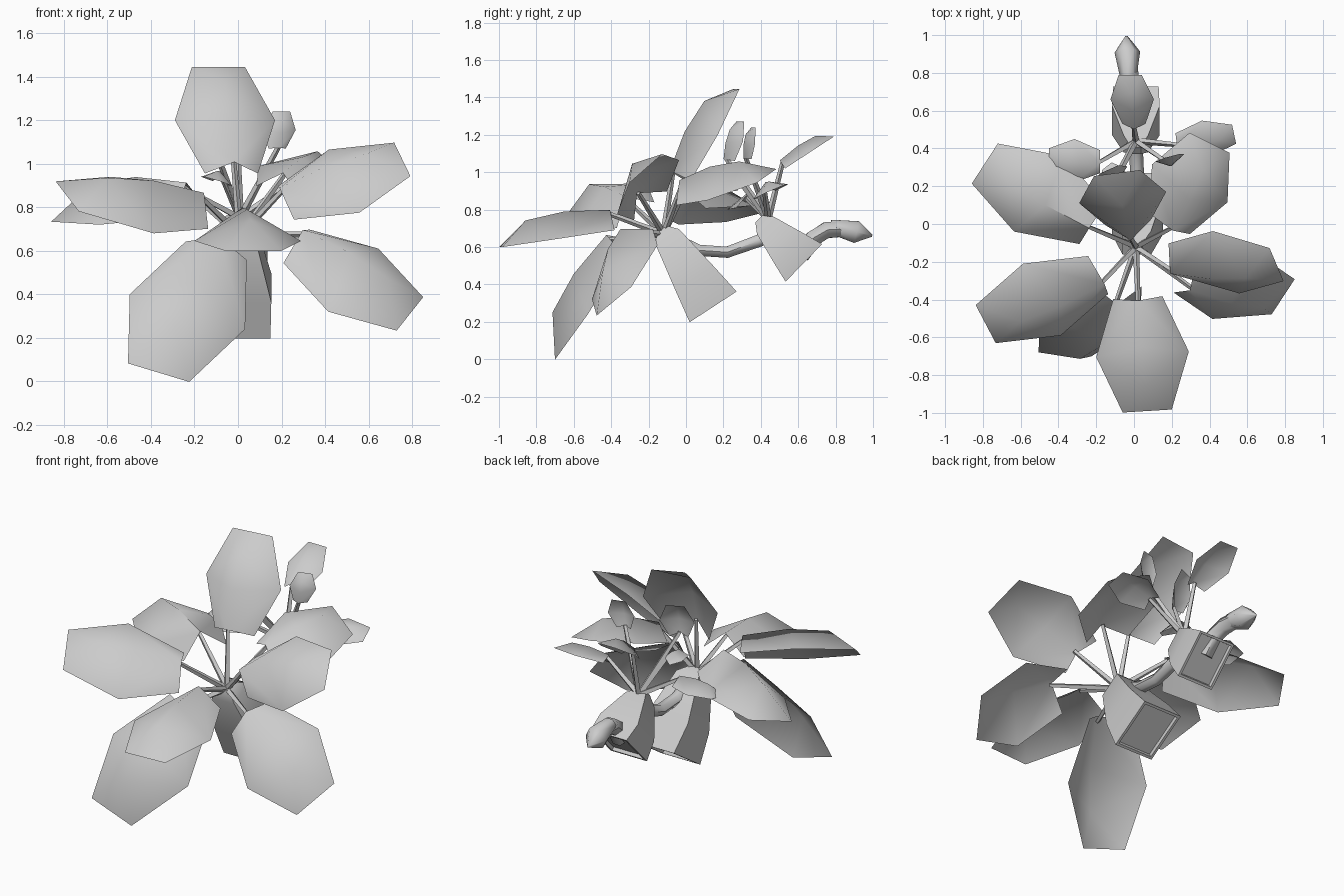
import bpy, math
from mathutils import Vector as V

if "Cube" in bpy.data.objects:
    bpy.data.objects.remove(bpy.data.objects["Cube"])

grey = bpy.data.materials.new("pale_grey")
grey.diffuse_color = (0.6, 0.6, 0.6, 1)
grey.use_nodes = True
grey.node_tree.nodes["Principled BSDF"].inputs["Base Color"].default_value = grey.diffuse_color


def make(name, verts, faces, angle):
    me = bpy.data.meshes.new(name)
    me.from_pydata([tuple(v) for v in verts], [], faces)
    me.materials.append(grey)
    ob = bpy.data.objects.new(name, me)
    bpy.context.collection.objects.link(ob)
    bpy.ops.object.select_all(action='DESELECT')
    ob.select_set(True)
    bpy.context.view_layer.objects.active = ob
    bpy.ops.object.shade_smooth_by_angle(angle=math.radians(angle))
    return ob


def loft(name, rings, angle):
    """Join rings of equal point count and cap both ends."""
    n = len(rings[0])
    verts = [p for r in rings for p in r]
    faces = [list(range(n))[::-1]]
    for k in range(len(rings) - 1):
        for i in range(n):
            j = (i + 1) % n
            faces.append([k * n + i, k * n + j, (k + 1) * n + j, (k + 1) * n + i])
    faces.append([(len(rings) - 1) * n + i for i in range(n)])
    return make(name, verts, faces, angle)


def tube(name, path, radii, sides=6):
    path = [V(p) for p in path]
    rings = []
    for i, p in enumerate(path):
        d = (path[min(i + 1, len(path) - 1)] - path[max(i - 1, 0)]).normalized()
        a = d.orthogonal() if abs(d.x) > 0.9 else V((1, 0, 0)) - d * d.x
        a.normalize()
        b = d.cross(a)
        rings.append([p + radii[i] * (a * math.cos(t) + b * math.sin(t))
                      for t in (math.tau * k / sides for k in range(sides))])
    return loft(name, rings, 60)


def leaf(name, hub, base, tip, side, arch=.56):
    """Six-cornered blade, arched along its middle, on a thin stalk."""
    base, tip, side = V(base), V(tip), V(side)
    d = tip - base
    n = side.cross(d).normalized()
    if n.z < 0:
        side, n = -side, -n
    hw = side.length
    mid = base + d * 0.5
    verts = [base - side * .53, base + side * .53, mid + side, tip + side * .53,
             tip - side * .53, mid - side,
             base + n * hw * arch * .8, base + d * .4 + n * hw * arch,
             base + d * .75 + n * hw * arch * .88]
    faces = [(6, 1, 2, 7), (7, 2, 8), (8, 2, 3), (8, 3, 4), (8, 4, 5),
             (7, 8, 5), (6, 7, 5, 0)]
    make(name, verts, faces, 80)
    tube(name + "_stalk", [hub, verts[6] + d * .04 - n * .012], [.018, .012], 4)


def pod(name, bottom, top, half_bottom, half_top):
    """Square tapered body with rounded shoulder and recessed open end."""
    bottom, top = V(bottom), V(top)
    d = bottom - top
    ln = d.length
    d.normalize()
    x = V((1, 0, 0))
    y = d.cross(x)
    b, t = half_bottom, half_top
    # distance along the axis, half width across, half depth
    steps = [(-.05, t * .4, t * .4), (0, t, t), (ln * .6, b * .9, t + (b - t) * .62),
             (ln, b * .86, b), (ln, b * .76, b * .9), (ln - .02, b * .74, b * .88)]
    rings = [[top + d * s + x * hx * sx + y * hy * sy
              for sx, sy in ((-1, -1), (1, -1), (1, 1), (-1, 1))] for s, hx, hy in steps]
    loft(name, rings, 40)


# bodies
pod("large_pod", (.02, .145, .28), (.015, -.1, .655), .15, .075)
pod("small_pod", (.01, .63, .515), (.01, .425, .715), .14, .065)

# runners and bud
tube("runner", [(.01, -.06, .64), (.02, .07, .582), (.02, .22, .572), (.01, .38, .63), (.01, .46, .66)],
     [.038, .035, .035, .038, .04])
tube("outer_runner", [(.01, .62, .55), (0, .68, .645), (-.02, .75, .69), (-.03, .86, .695)],
     [.045, .05, .05, .045])
tube("bud", [(-.03, .77, .71), (-.035, .91, .68), (-.04, .995, .66)],
     [.042, .068, .006])

# leaves of the large plant: base, tip, half width vector
hub = (.01, -.12, .67)
large = [
    ((.02, -.39, .69), (.07, -.99, .60), (.245, .015, 0)),
    ((-.03, .01, .955), (-.09, .27, 1.445), (.23, .03, 0), .6),
    ((-.10, -.32, .60), (-.365, -.69, .04), (.265, -.02, -.08)),
    ((.27, -.27, .62), (.79, -.385, .31), (.115, .175, .145)),
    ((.22, -.19, .82), (.755, -.215, 1.02), (.07, -.165, -.145)),
    ((.19, 0, .86), (.40, .43, .98), (.20, -.10, -.07)),
    ((-.22, 0, .78), (-.79, .32, .76), (-.13, -.20, -.05), .7),
    ((-.19, -.27, .77), (-.785, -.53, .85), (.10, -.19, -.13)),
]
for i, a in enumerate(large):
    leaf("large_leaf_%d" % i, hub, *a)

# leaves of the small plant
hub2 = (.01, .44, .75)
small = [
    ((-.18, .33, .82), (-.45, .34, .82), (0, .115, .02)),
    ((.23, .43, .88), (.53, .475, .91), (-.02, .095, .04)),
    ((0, .53, 1.02), (-.02, .79, 1.19), (.115, 0, 0)),
    ((.18, .34, 1.07), (.20, .36, 1.24), (.075, .02, 0)),
    ((-.12, .24, 1.06), (-.13, .29, 1.27), (.09, .04, 0)),
    ((-.08, .30, .91), (-.12, .17, .93), (.07, -.05, -.02)),
]
for i, a in enumerate(small):
    leaf("small_leaf_%d" % i, hub2, *a)
